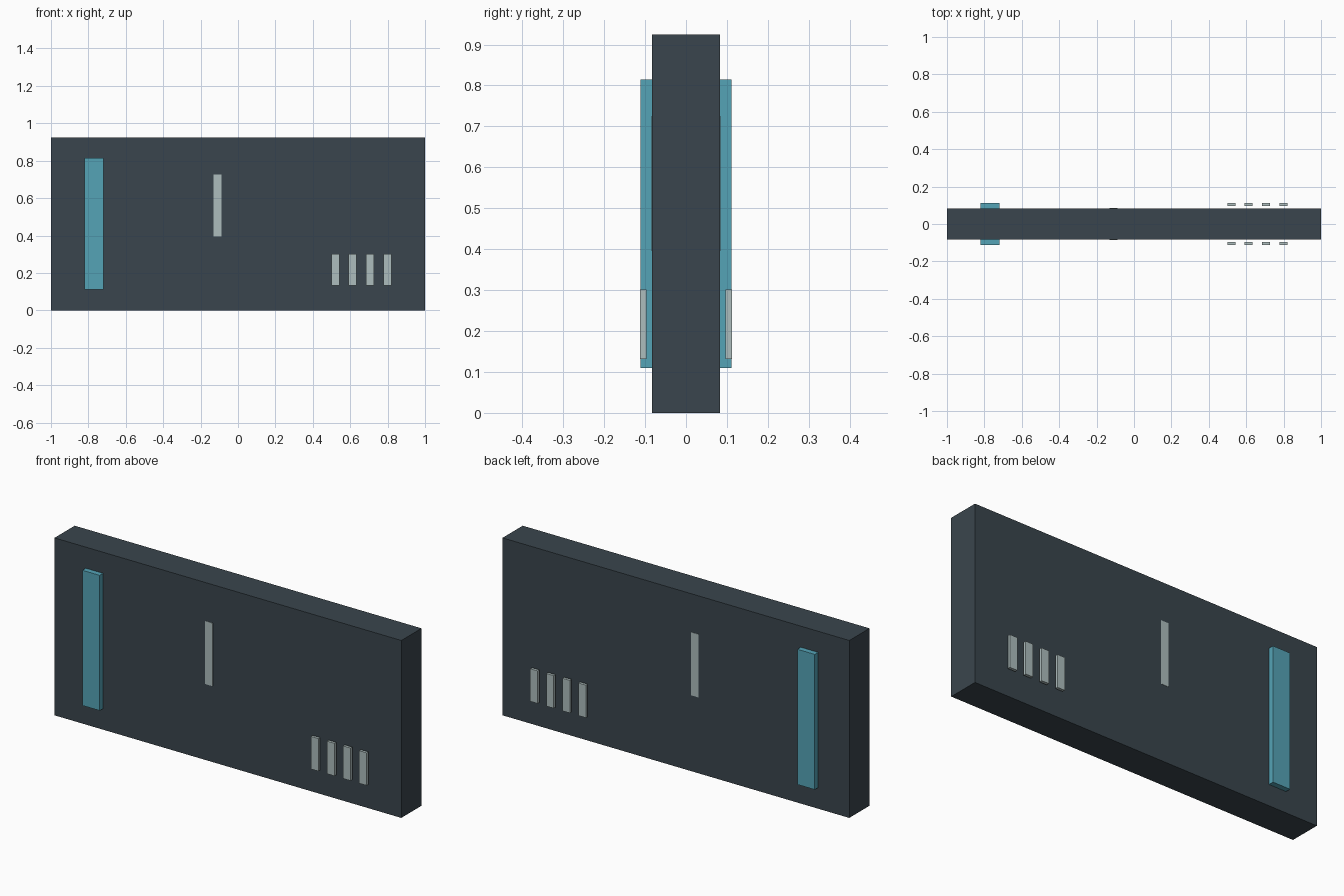
import bpy

if "Cube" in bpy.data.objects:
    bpy.data.objects.remove(bpy.data.objects["Cube"])


def material(name, color):
    m = bpy.data.materials.new(name)
    m.diffuse_color = (*color, 1)
    m.use_nodes = True
    m.node_tree.nodes["Principled BSDF"].inputs["Base Color"].default_value = m.diffuse_color
    return m


DARK = material("dark_slate", (0.042, 0.060, 0.074))
TEAL = material("teal", (0.090, 0.370, 0.470))
GREY = material("pale_grey", (0.420, 0.510, 0.510))


def box(name, x, y, z, mat):
    """Box spanning the given (min, max) ranges."""
    spans = (x, y, z)
    bpy.ops.mesh.primitive_cube_add(size=1, location=[(a + b) / 2 for a, b in spans])
    ob = bpy.context.object
    ob.name = name
    ob.scale = [b - a for a, b in spans]
    bpy.ops.object.transform_apply(location=True, rotation=False, scale=True)
    ob.data.materials.append(mat)
    return ob


def both_faces(name, x, y, z, mat):
    """Box on the front face, mirrored to the back face."""
    ob = box(name, x, (-y[1], -y[0]), z, mat)
    mod = ob.modifiers.new("mirror_back", 'MIRROR')
    mod.use_axis = (False, True, False)
    return ob


# Main slab
box("body_slab", (-1, 1), (-0.083, 0.083), (0, 0.925), DARK)

# Tall raised strip near the left end
both_faces("side_strip", (-0.82, -0.72), (0.075, 0.111), (0.11, 0.815), TEAL)

# Thin central marker, almost flush
both_faces("centre_marker", (-0.13, -0.087), (0.07, 0.0845), (0.396, 0.725), GREY)

# Row of four small bars standing just off the face
for i in range(4):
    x = 0.499 + i * 0.0927
    both_faces(f"small_bar_{i + 1}", (x, x + 0.043), (0.097, 0.112), (0.132, 0.302), GREY)
